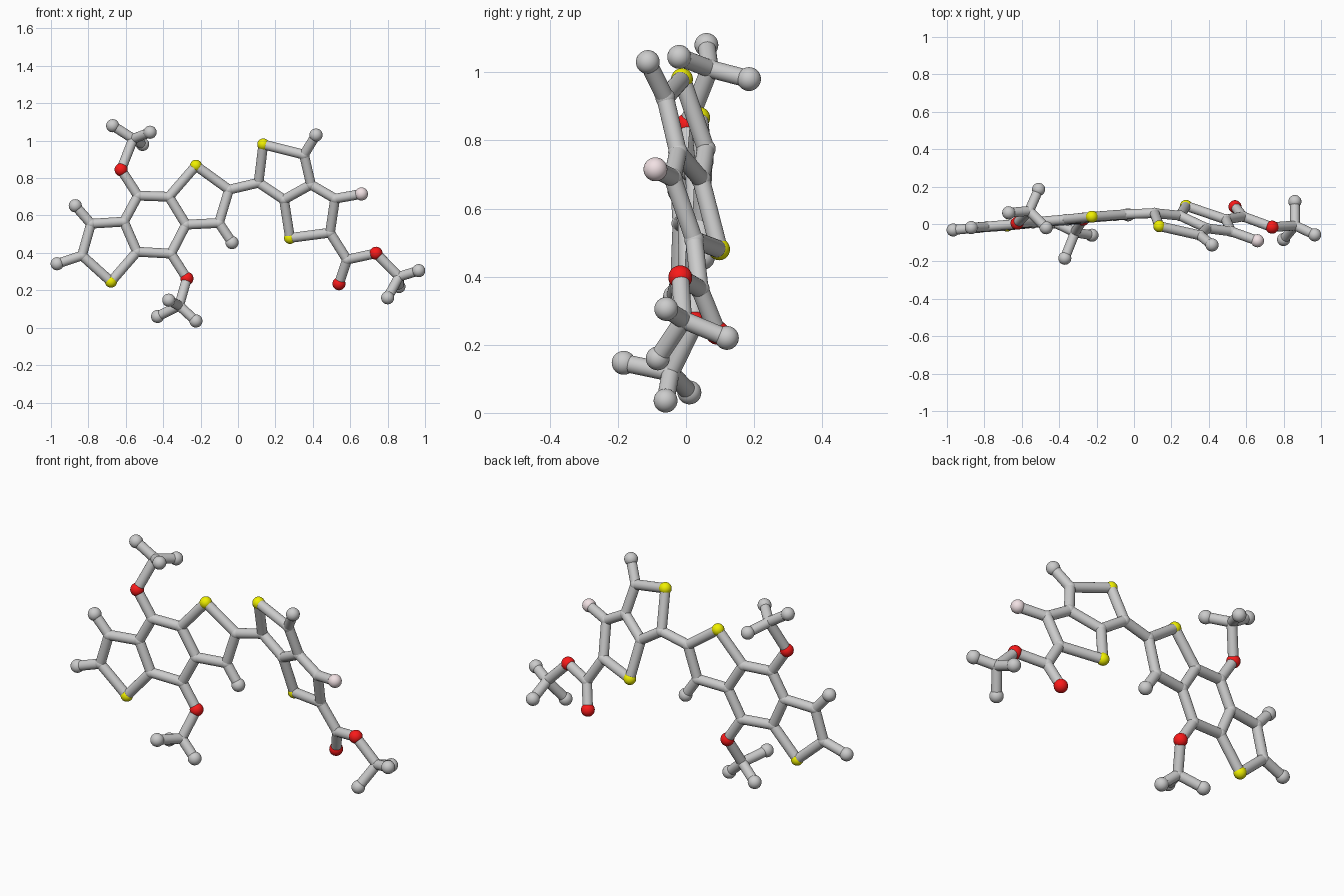
import bpy
from mathutils import Vector

if "Cube" in bpy.data.objects:
    bpy.data.objects.remove(bpy.data.objects["Cube"])

R_BOND, R_JOINT = 0.026, 0.029


def material(name, rgb):
    m = bpy.data.materials.new(name)
    m.diffuse_color = (*rgb, 1)
    m.use_nodes = True
    m.node_tree.nodes["Principled BSDF"].inputs["Base Color"].default_value = m.diffuse_color
    return m


# atom kind -> (plain name, radius, material)
KINDS = {
    "c": ("joint", R_JOINT, None),
    "h": ("end_ball", 0.035, None),
    "s": ("yellow_ball", 0.032, material("yellow", (0.87, 0.87, 0.0))),
    "o": ("red_ball", 0.035, material("red", (0.95, 0.01, 0.01))),
    "f": ("pink_ball", 0.035, material("pink", (0.88, 0.75, 0.77))),
}


# the two flat fused-ring halves each lie in a tilted plane: y = f(x, z)
def left_plane(x, z):
    return 0.045 + 0.085 * x + 0.015 * z


def right_plane(x, z):
    return 0.327 - 0.302 * x - 0.304 * z


LEFT = {
    # middle six-sided ring
    "c1": (-.535, .706), "c2": (-.369, .70), "c3": (-.278, .551),
    "c4": (-.358, .396), "c5": (-.54, .406), "c6": (-.61, .567),
    # outer left ring and its ends
    "c7": (-.786, .556), "c8": (-.834, .386), "s1": (-.679, .246),
    "h1": (-.87, .652), "h2": (-.967, .342),
    # inner ring, its end ball, and the two red side groups
    "s2": (-.225, .866), "c9": (-.048, .738), "c10": (-.102, .56),
    "h3": (-.032, .455), "o1": (-.625, .845), "o2": (-.273, .263),
}
RIGHT = {
    # upper and lower fused rings
    "c11": (.11, .775), "s3": (.135, .98), "c12": (.353, .925),
    "c13": (.39, .765), "c14": (.246, .685), "s4": (.278, .48),
    "c15": (.492, .508), "c16": (.519, .69),
    "h4": (.417, 1.03), "f1": (.66, .715),
    # tail group
    "c17": (.583, .364), "o3": (.54, .235), "o4": (.738, .398),
}
# three-pronged end groups: out-of-plane
PRONGS = {
    "c20": (-.56, .07, 1.01), "h20": (-.67, .06, 1.08),
    "h21": (-.51, .185, .98), "h22": (-.47, -.02, 1.045),
    "c30": (-.315, -.045, .118), "h30": (-.43, .01, .06),
    "h31": (-.37, -.183, .147), "h32": (-.225, -.06, .036),
    "c40": (.861, -.008, .273), "h40": (.966, -.058, .305),
    "h41": (.80, -.083, .16), "h42": (.86, .12, .22),
}
# chains of connected atoms
CHAINS = [
    "c1 c2 c3 c4 c5 c6 c1", "c6 c7 c8 s1 c5", "c7 h1", "c8 h2",
    "c2 s2 c9 c10 c3", "c10 h3", "c9 c11",
    "c11 s3 c12 c13 c14 c11", "c14 s4 c15 c16 c13", "c12 h4", "c16 f1",
    "c15 c17 o3", "c17 o4 c40 h40", "h41 c40 h42",
    "c1 o1 c20 h20", "h21 c20 h22", "c4 o2 c30 h30", "h31 c30 h32",
]

atoms = {k: Vector((x, left_plane(x, z), z)) for k, (x, z) in LEFT.items()}
atoms.update({k: Vector((x, right_plane(x, z), z)) for k, (x, z) in RIGHT.items()})
atoms.update({k: Vector(p) for k, p in PRONGS.items()})


def finish(name, mat=None):
    ob = bpy.context.object
    ob.name = name
    bpy.ops.object.shade_smooth_by_angle()
    if mat:
        ob.data.materials.append(mat)


# balls
for key, pos in atoms.items():
    label, radius, mat = KINDS[key[0]]
    bpy.ops.mesh.primitive_uv_sphere_add(segments=28, ring_count=16, radius=radius, location=pos)
    finish(f"{label}_{key[1:]}", mat)

# rods
for chain in CHAINS:
    keys = chain.split()
    for a, b in zip(keys, keys[1:]):
        d = atoms[b] - atoms[a]
        bpy.ops.mesh.primitive_cylinder_add(
            vertices=28, radius=R_BOND, depth=d.length,
            location=(atoms[a] + atoms[b]) / 2,
            rotation=d.to_track_quat("Z", "Y").to_euler())
        finish(f"rod_{a}_{b}")
